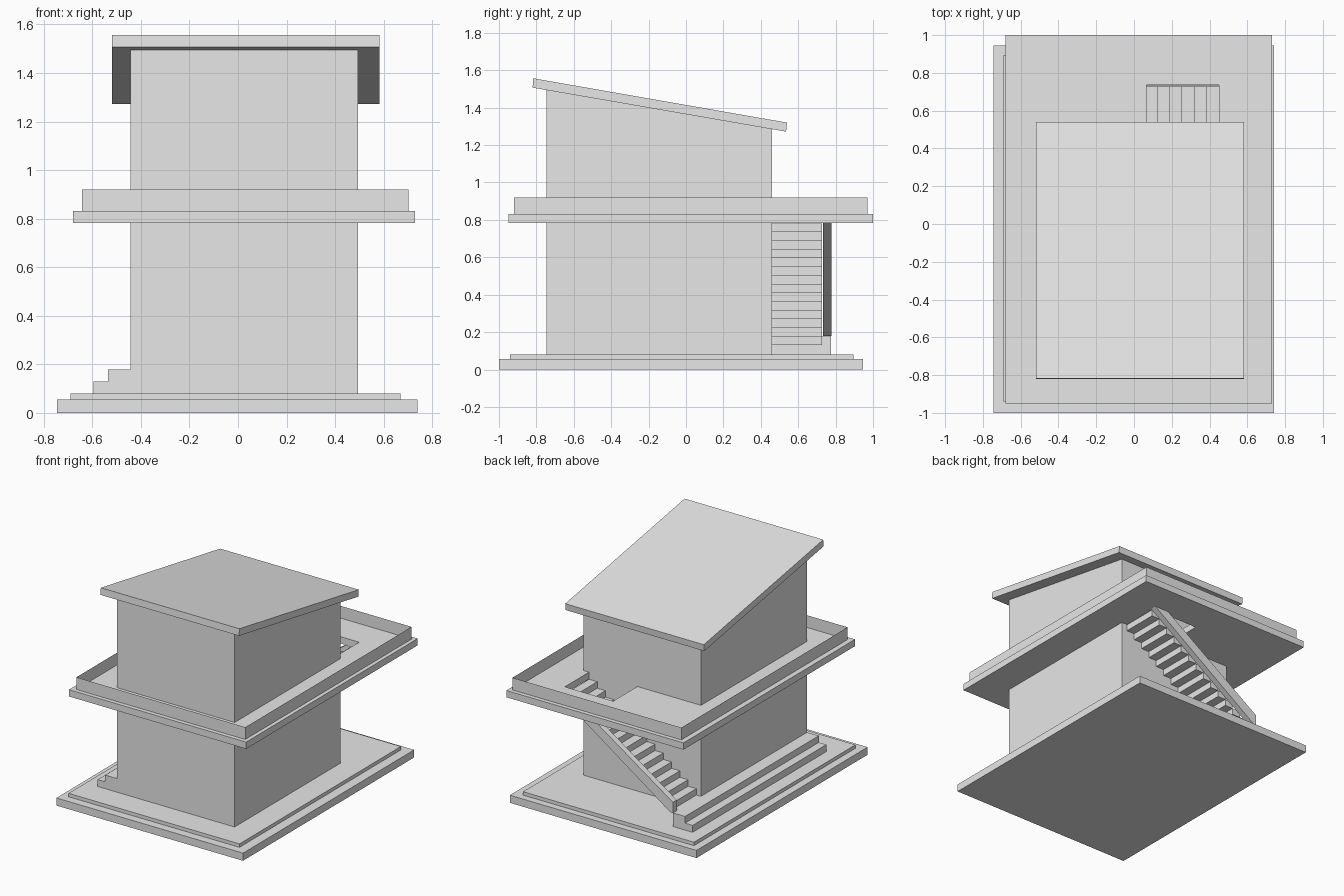
import bpy
import bmesh

if "Cube" in bpy.data.objects:
    bpy.data.objects.remove(bpy.data.objects["Cube"], do_unlink=True)

grey = bpy.data.materials.new("plain_grey")
grey.use_nodes = True
grey.diffuse_color = (0.8, 0.8, 0.8, 1)
grey.node_tree.nodes["Principled BSDF"].inputs["Base Color"].default_value = (0.8, 0.8, 0.8, 1)


def finish(name, bm):
    bmesh.ops.recalc_face_normals(bm, faces=bm.faces)
    mesh = bpy.data.meshes.new(name)
    bm.to_mesh(mesh)
    bm.free()
    mesh.materials.append(grey)
    obj = bpy.data.objects.new(name, mesh)
    bpy.context.collection.objects.link(obj)
    return obj


def prism(name, profile, axis, start, end):
    """Extrude a profile along x (points are y, z) or along y (points are x, z)."""
    bm = bmesh.new()
    if axis == "x":
        points = [(start, a, z) for a, z in profile]
        move = (end - start, 0, 0)
    else:
        points = [(a, start, z) for a, z in profile]
        move = (0, end - start, 0)
    face = bm.faces.new([bm.verts.new(p) for p in points])
    new = bmesh.ops.extrude_face_region(bm, geom=[face], use_keep_orig=True)["geom"]
    moved = [v for v in new if isinstance(v, bmesh.types.BMVert)]
    bmesh.ops.translate(bm, verts=moved, vec=move)
    return finish(name, bm)


def box(name, x, y, z):
    rect = [(y[0], z[0]), (y[1], z[0]), (y[1], z[1]), (y[0], z[1])]
    return prism(name, rect, "x", x[0], x[1])


# Ground base and raised terrace
box("base", (-0.745, 0.74), (-1.0, 0.945), (0, 0.055))
box("terrace", (-0.69, 0.67), (-0.94, 0.895), (0.055, 0.08))

# House body with a sloping top
body = [(-0.745, 0.08), (0.46, 0.08), (0.46, 1.287), (-0.745, 1.495)]
prism("house_walls", body, "x", -0.442, 0.495)

# Sloping roof
roof = [(-0.82, 1.507), (0.535, 1.272), (0.54, 1.32), (-0.817, 1.557)]
prism("roof", roof, "x", -0.52, 0.583)

# Balcony floor with the stair opening
floor = box("balcony_floor", (-0.68, 0.73), (-0.95, 1.0), (0.783, 0.832))
cutter = box("stair_opening_cutter", (0.065, 0.45), (0.4, 0.735), (0.7, 0.9))
cutter.hide_render = True
cut = floor.modifiers.new("stair_opening", "BOOLEAN")
cut.operation = "DIFFERENCE"
cut.object = cutter
bpy.context.view_layer.objects.active = floor
bpy.ops.object.modifier_apply(modifier=cut.name)
bpy.data.objects.remove(cutter, do_unlink=True)

# Balcony parapet, a single-sheet wall on all four sides
bm = bmesh.new()
corners = [(-0.642, -0.92), (0.702, -0.92), (0.702, 0.97), (-0.642, 0.97)]
low = [bm.verts.new((x, y, 0.832)) for x, y in corners]
high = [bm.verts.new((x, y, 0.92)) for x, y in corners]
for i in range(4):
    j = (i + 1) % 4
    bm.faces.new((low[i], low[j], high[j], high[i]))
finish("parapet", bm)

# Two long entry steps beside the house
entry = [(-0.595, 0.08), (-0.44, 0.08), (-0.44, 0.178), (-0.535, 0.178),
         (-0.535, 0.13), (-0.595, 0.13)]
prism("entry_steps", entry, "y", -0.745, 0.775)

# Stair flight behind the house, one zigzag solid
count, run, rise = 14, 0.0657, 0.0465
left, bottom = -0.47, 0.13
upper, under = [], []
for i in range(count):
    x, z = left + i * run, bottom + i * rise
    upper += [(x, z + rise), (x + run, z + rise)]
    under += [(x, z), (x + run, z)]
# Each step is its own block so the treads and undersides stay stepped
for i in range(count):
    x, z = left + i * run, bottom + i * rise
    box(f"stair_step_{i + 1}", (x, x + run), (0.46, 0.727), (z, z + rise))

# Sloping outer stair beam
beam = [(-0.44, 0.178), (-0.42, 0.178), (0.46, 0.783), (0.345, 0.783), (-0.44, 0.255)]
prism("stair_beam", beam, "y", 0.733, 0.777)
